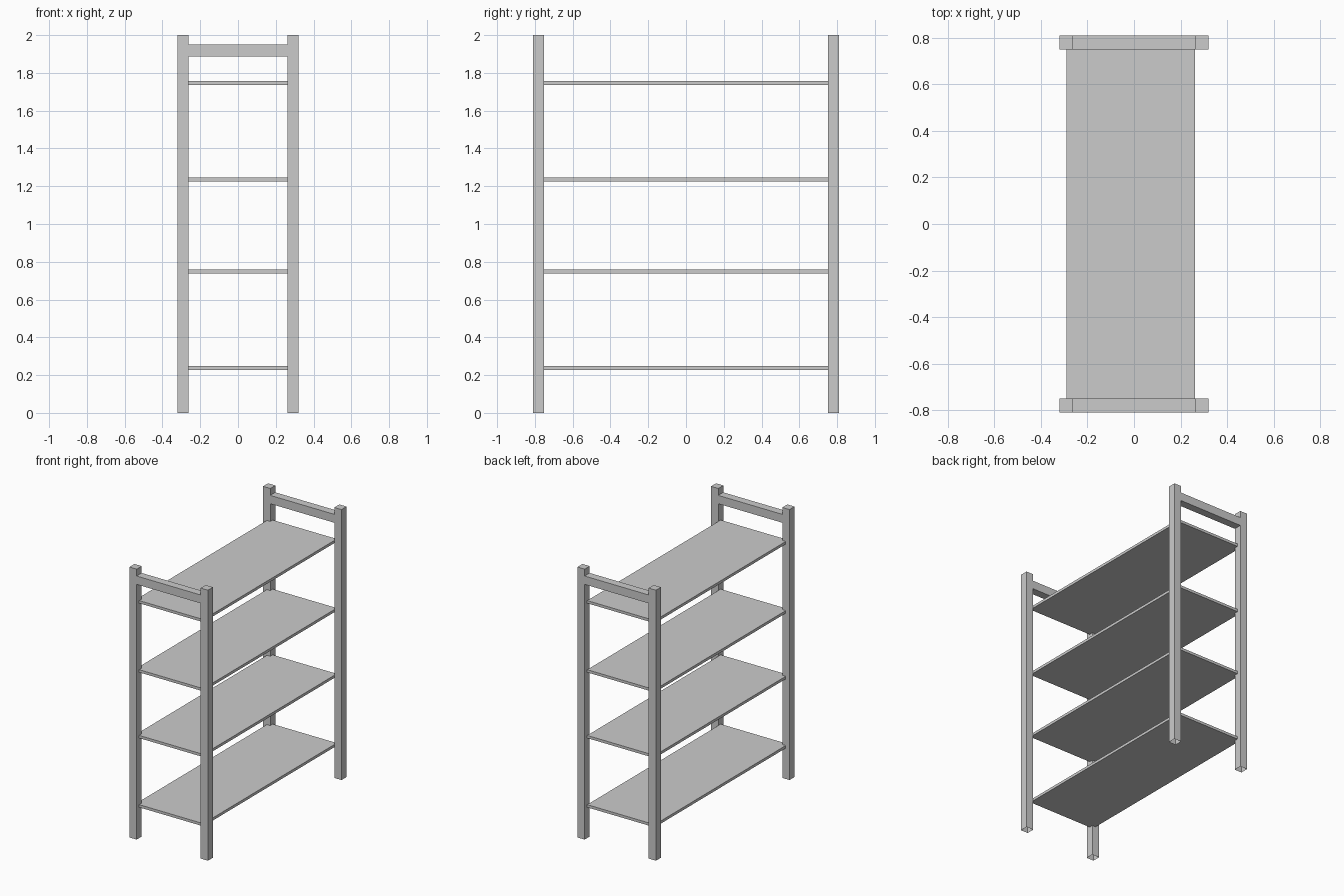
import bpy, bmesh
from mathutils import Vector

if "Cube" in bpy.data.objects:
    bpy.data.objects.remove(bpy.data.objects["Cube"])


def box(name, lo, hi, open_bottom=False):
    lo, hi = Vector(lo), Vector(hi)
    bm = bmesh.new()
    bmesh.ops.create_cube(bm, size=1)
    bmesh.ops.scale(bm, vec=hi - lo, verts=bm.verts)
    if open_bottom:
        bm.normal_update()
        bottom = [f for f in bm.faces if f.normal.z < -0.9]
        bmesh.ops.delete(bm, geom=bottom, context='FACES')
    mesh = bpy.data.meshes.new(name)
    bm.to_mesh(mesh)
    bm.free()
    obj = bpy.data.objects.new(name, mesh)
    obj.location = (lo + hi) / 2
    bpy.context.collection.objects.link(obj)
    return obj


X, Y, T = 0.321, 0.81, 0.059   # outer half width, outer half length, post thickness

for end, sy in (("front", -1), ("back", 1)):
    y0, y1 = sorted((sy * Y, sy * (Y - T)))
    # Posts, open underneath
    for side, sx in (("left", -1), ("right", 1)):
        x0, x1 = sorted((sx * X, sx * (X - T)))
        box(f"{end}_{side}_post", (x0, y0, 0), (x1, y1, 2), open_bottom=True)
    # Top rail joining the two posts of this end
    box(f"{end}_top_rail", (-X + T, y0, 1.887), (X - T, y1, 1.949))

# Shelves, let into the posts
for i, z in enumerate((0.237, 0.749, 1.235, 1.746)):
    box(f"shelf_{i + 1}", (-0.29, -0.78, z - 0.01), (0.262, 0.78, z + 0.01))
